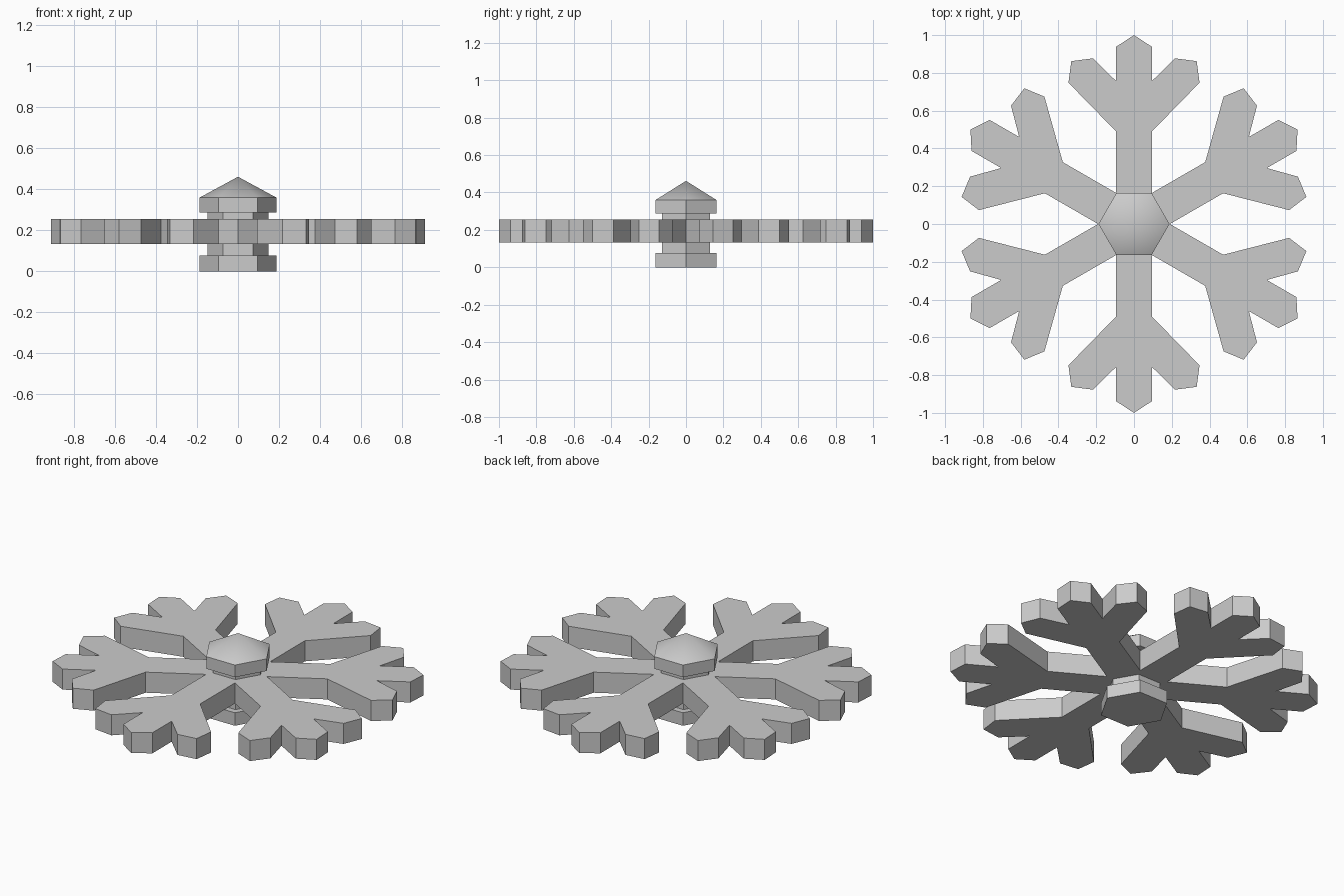
import bpy, bmesh, math
from mathutils import Matrix, Vector

cube = bpy.data.objects.get("Cube")
if cube:
    bpy.data.objects.remove(cube, do_unlink=True)

# Single grey material
grey = bpy.data.materials.new("plain_grey")
grey.use_nodes = True
colour = (0.6, 0.6, 0.6, 1)
grey.diffuse_color = colour
grey.node_tree.nodes["Principled BSDF"].inputs["Base Color"].default_value = colour


def finish(name, bm):
    bmesh.ops.recalc_face_normals(bm, faces=bm.faces)
    mesh = bpy.data.meshes.new(name)
    bm.to_mesh(mesh)
    bm.free()
    mesh.materials.append(grey)
    obj = bpy.data.objects.new(name, mesh)
    bpy.context.collection.objects.link(obj)
    bpy.ops.object.select_all(action='DESELECT')
    obj.select_set(True)
    bpy.context.view_layer.objects.active = obj
    bpy.ops.object.shade_smooth_by_angle(angle=math.radians(35))
    return obj


def hexagon(name, radius, z0, z1, peak=None):
    """Six-sided prism, optionally closed by a pointed roof."""
    bm = bmesh.new()
    rings = [[bm.verts.new((radius * math.cos(k * math.pi / 3),
                            radius * math.sin(k * math.pi / 3), z))
              for k in range(6)] for z in (z0, z1)]
    low, high = rings
    bm.faces.new(low)
    tip = bm.verts.new((0, 0, peak)) if peak else None
    for k in range(6):
        n = (k + 1) % 6
        bm.faces.new((low[k], low[n], high[n], high[k]))
        if tip:
            bm.faces.new((high[k], high[n], tip))
    if not tip:
        bm.faces.new(high)
    return finish(name, bm)


# Branched snowflake plate: right half of one arm, mirrored and repeated
half = [(0.095, 0.1645), (0.095, 0.49), (0.347, 0.748), (0.332, 0.862),
        (0.217, 0.877), (0.095, 0.757), (0.095, 0.938)]
arm = half + [(0, 1)] + [(-x, y) for x, y in reversed(half[1:])]
bm = bmesh.new()
outline = []
for k in range(6):
    turn = Matrix.Rotation(k * math.pi / 3, 3, 'Z')
    outline += [bm.verts.new(turn @ Vector((x, y, 0.133))) for x, y in arm]
plate = bm.faces.new(outline)
grown = bmesh.ops.extrude_face_region(bm, geom=[plate])
bmesh.ops.translate(bm, vec=(0, 0, 0.122),
                    verts=[v for v in grown["geom"] if isinstance(v, bmesh.types.BMVert)])
finish("snowflake_plate", bm)

# Hub running through the plate
hexagon("hub_base", 0.188, 0, 0.077)
hexagon("hub_neck", 0.148, 0.07, 0.295)
hexagon("hub_cap", 0.188, 0.288, 0.36, peak=0.462)
